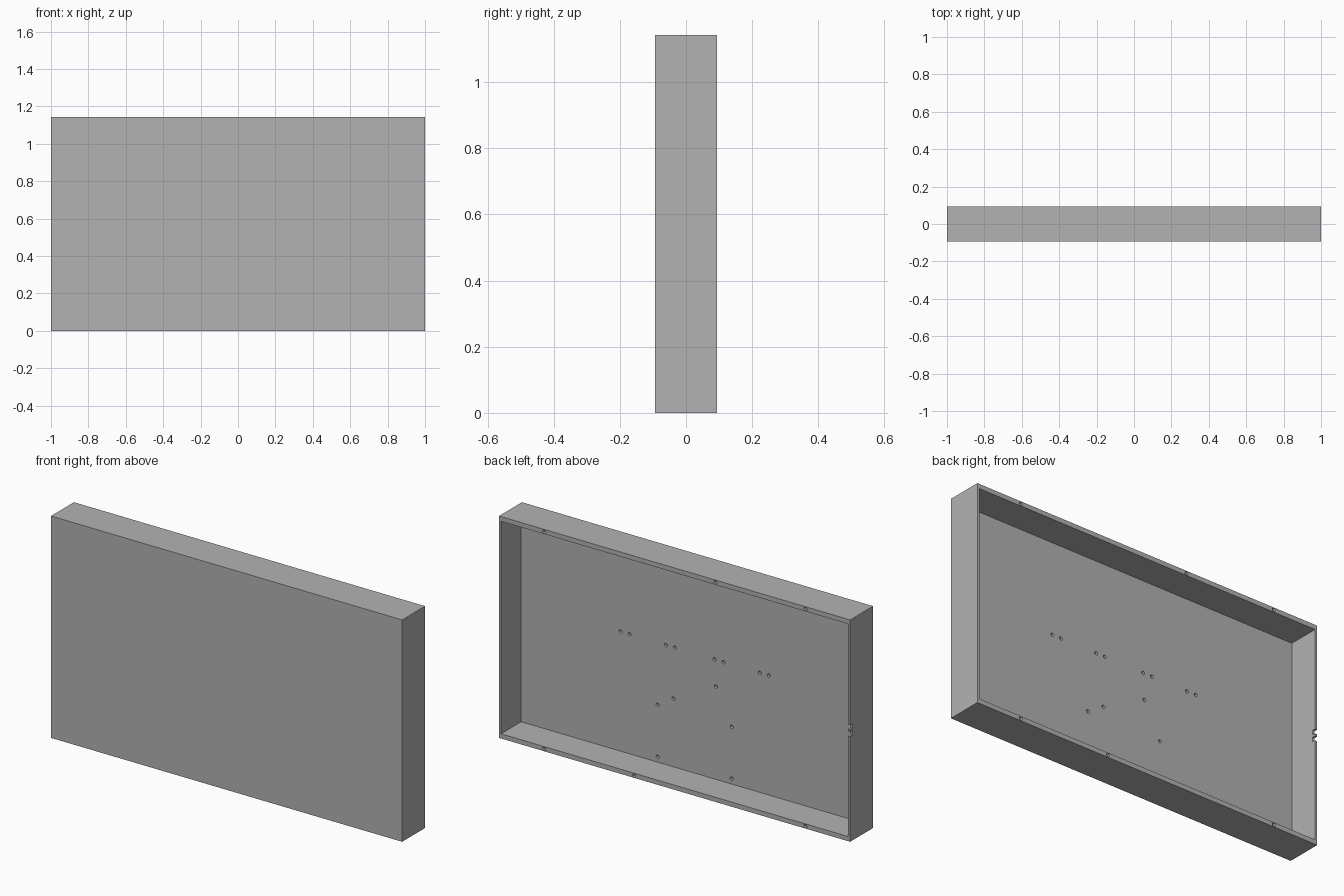
import bpy, bmesh, math
from mathutils import Matrix, Vector

if "Cube" in bpy.data.objects:
    bpy.data.objects.remove(bpy.data.objects["Cube"], do_unlink=True)

W, D, H = 2.0, 0.186, 1.142          # outer size
SIDE, EDGE, PANEL = 0.012, 0.024, 0.023   # side wall, top/bottom wall, front panel
BACK, FLOOR = D / 2, -D / 2 + PANEL

grey = bpy.data.materials.new("plain_grey")
grey.use_nodes = True
colour = (0.448, 0.448, 0.448, 1)
grey.diffuse_color = colour
grey.node_tree.nodes["Principled BSDF"].inputs["Base Color"].default_value = colour


def make_object(name, bm):
    bmesh.ops.recalc_face_normals(bm, faces=bm.faces)
    mesh = bpy.data.meshes.new(name)
    bm.to_mesh(mesh)
    bm.free()
    mesh.materials.append(grey)
    obj = bpy.data.objects.new(name, mesh)
    bpy.context.collection.objects.link(obj)
    return obj


# Shallow tray: a box whose back face is inset and pushed in to the panel
bm = bmesh.new()
bmesh.ops.create_cube(bm, size=1, matrix=Matrix.Translation((0, 0, H / 2)) @ Matrix.Diagonal((W, D, H, 1)))
back = max(bm.faces, key=lambda f: f.calc_center_median().y)
bmesh.ops.inset_region(bm, faces=[back], thickness=0.01)
for v in back.verts:
    v.co.x = math.copysign(W / 2 - SIDE, v.co.x)
    v.co.z = EDGE if v.co.z < H / 2 else H - EDGE
bm.normal_update()
inner = bmesh.ops.extrude_discrete_faces(bm, faces=[back])["faces"][0]
for v in inner.verts:
    v.co.y = FLOOR
tray = make_object("open_back_tray", bm)

# Blind screw holes, drilled from behind
cut = bmesh.new()


def drill(x, z, surface, radius=0.009, depth=0.014):
    length = depth + 0.01
    place = Matrix.Translation((x, surface - depth + length / 2, z)) @ Matrix.Rotation(math.pi / 2, 4, "X")
    bmesh.ops.create_cone(cut, cap_ends=True, segments=20, radius1=radius, radius2=radius,
                          depth=length, matrix=place)


# Mounting holes in the panel, mirrored left and right
for side in (-1, 1):
    for x in (0.113, 0.164, 0.371, 0.422):
        drill(side * x, 0.639, FLOOR)
    for z in (0.052, 0.319):
        drill(side * 0.211, z, FLOOR)
drill(-0.121, 0.501, FLOOR)
drill(0.121, 0.375, FLOOR)

# Fixing holes in the top and bottom rims
for z, middle in ((EDGE / 2, 0.23), (H - EDGE / 2, -0.232)):
    for x in (-0.745, middle, 0.743):
        drill(x, z, BACK)

# Paired notches in one side rim
for step in (-0.018, 0.018):
    drill(-W / 2 + SIDE / 2, H / 2 + step, BACK, radius=0.013, depth=0.02)

cutter = make_object("hole_cutter", cut)
cutter.hide_render = True
mod = tray.modifiers.new("holes", "BOOLEAN")
mod.operation = "DIFFERENCE"
mod.solver = "EXACT"
mod.object = cutter

# Bake the holes and drop the cutter
bpy.context.view_layer.objects.active = tray
tray.select_set(True)
bpy.ops.object.modifier_apply(modifier=mod.name)
bpy.data.objects.remove(cutter, do_unlink=True)
bpy.ops.object.shade_smooth_by_angle(angle=math.radians(30))
